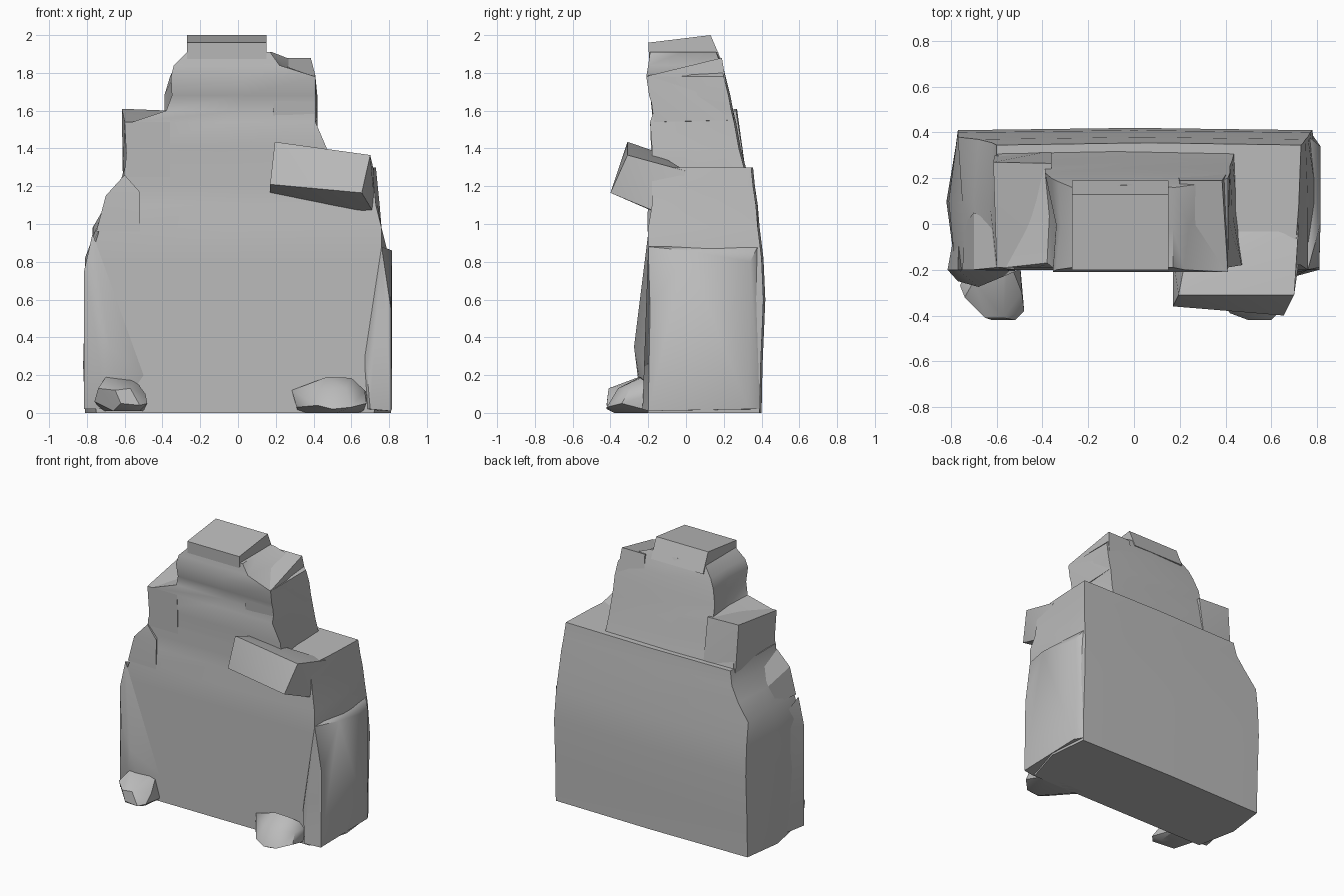
import bpy, bmesh, math

stone = bpy.data.materials.new("grey stone")
stone.diffuse_color = (0.5, 0.5, 0.5, 1)


def finish(name, bm, angle):
    bmesh.ops.recalc_face_normals(bm, faces=bm.faces)
    mesh = bpy.data.meshes.new(name)
    bm.to_mesh(mesh)
    bm.free()
    mesh.materials.append(stone)
    ob = bpy.data.objects.new(name, mesh)
    bpy.context.collection.objects.link(ob)
    bpy.ops.object.select_all(action='DESELECT')
    ob.select_set(True)
    bpy.context.view_layer.objects.active = ob
    bpy.ops.object.shade_smooth_by_angle(angle=math.radians(angle))


def loft(name, rows, angle=40):
    """Stack rings; row = z, left x (front, mid, back), right x (same), front y, back y."""
    bm = bmesh.new()
    rings = []
    for z, lf, lm, lb, rf, rm, rb, yf, yb in rows:
        ym = (yf + yb) / 2
        pts = [(lf, yf), ((lf + rf) / 2, yf), (rf, yf), (rm, ym),
               (rb, yb), ((lb + rb) / 2, yb + 0.01), (lb, yb), (lm, ym)]
        rings.append([bm.verts.new((x, y, z)) for x, y in pts])
    for a, b in zip(rings, rings[1:]):
        for i in range(8):
            j = (i + 1) % 8
            bm.faces.new((a[i], a[j], b[j], b[i]))
    bm.faces.new(rings[0])
    bm.faces.new(rings[-1])
    finish(name, bm, angle)


def chunk(name, points, angle=25):
    """Faceted stone from the hull of a few corner points."""
    bm = bmesh.new()
    for p in points:
        bm.verts.new(p)
    res = bmesh.ops.convex_hull(bm, input=bm.verts)
    loose = [g for g in res["geom_interior"] if isinstance(g, bmesh.types.BMVert)]
    if loose:
        bmesh.ops.delete(bm, geom=loose, context='VERTS')
    bmesh.ops.dissolve_limit(bm, angle_limit=math.radians(2), verts=bm.verts, edges=bm.edges)
    finish(name, bm, angle)


# Broad lower mass
loft("lower_rock", [
    (0.00, -0.75, -0.81, -0.77, 0.72, 0.81, 0.78, -0.20, 0.39),
    (0.25, -0.77, -0.82, -0.77, 0.77, 0.81, 0.78, -0.20, 0.395),
    (0.60, -0.78, -0.81, -0.77, 0.76, 0.81, 0.78, -0.20, 0.41),
    (0.82, -0.78, -0.81, -0.77, 0.76, 0.80, 0.77, -0.20, 0.40),
    (0.98, -0.73, -0.75, -0.77, 0.76, 0.76, 0.76, -0.20, 0.38),
    (1.10, -0.66, -0.70, -0.68, 0.73, 0.74, 0.75, -0.18, 0.37),
    (1.20, -0.61, -0.63, -0.62, 0.72, 0.73, 0.74, -0.18, 0.355),
    (1.30, -0.60, -0.60, -0.60, 0.70, 0.72, 0.73, -0.18, 0.345)])

# Narrowing upper mass
loft("upper_rock", [
    (1.25, -0.60, -0.59, -0.60, 0.48, 0.45, 0.44, -0.18, 0.32),
    (1.40, -0.59, -0.58, -0.59, 0.47, 0.43, 0.43, -0.18, 0.28),
    (1.54, -0.56, -0.54, -0.55, 0.41, 0.41, 0.42, -0.19, 0.255),
    (1.60, -0.38, -0.37, -0.39, 0.41, 0.41, 0.42, -0.17, 0.24),
    (1.68, -0.35, -0.34, -0.39, 0.41, 0.41, 0.42, -0.195, 0.225),
    (1.78, -0.355, -0.34, -0.36, 0.41, 0.41, 0.41, -0.21, 0.20),
    (1.84, -0.34, -0.32, -0.33, 0.22, 0.24, 0.36, -0.20, 0.185),
    (1.91, -0.27, -0.27, -0.27, 0.17, 0.17, 0.18, -0.19, 0.16)])

# Cap stone with a back-rising top
chunk("cap_stone", [(x, y, z) for x in (-0.27, 0.15) for y, z in
                    ((-0.20, 1.96), (0.13, 2.0), (-0.19, 1.78), (0.19, 1.86))])

# Step stones either side of the upper mass
chunk("right_step", [
    (0.20, -0.20, 1.78), (0.41, -0.20, 1.785), (0.20, 0.19, 1.88), (0.385, 0.19, 1.88),
    (0.18, -0.17, 1.50), (0.41, -0.17, 1.54), (0.18, 0.24, 1.55), (0.42, 0.245, 1.55)])
chunk("left_step", [
    (-0.60, -0.19, 1.54), (-0.36, -0.19, 1.54), (-0.615, 0.27, 1.61), (-0.36, 0.265, 1.60),
    (-0.585, -0.18, 1.25), (-0.36, -0.18, 1.25), (-0.61, 0.30, 1.27), (-0.36, 0.32, 1.25)])

# Small shard on the left shoulder
chunk("left_shard", [
    (-0.75, -0.20, 0.96), (-0.52, -0.205, 0.96), (-0.70, -0.20, 1.15), (-0.60, -0.19, 1.26),
    (-0.52, -0.20, 1.17), (-0.70, 0.05, 1.10), (-0.60, 0.0, 1.22), (-0.74, 0.0, 0.97)])

# Tilted slab jutting from the right shoulder
chunk("jutting_slab", [
    (0.195, -0.31, 1.435), (0.70, -0.31, 1.365), (0.17, -0.36, 1.21), (0.655, -0.40, 1.165),
    (0.17, -0.15, 1.16), (0.66, -0.17, 1.065), (0.73, -0.10, 1.04), (0.22, -0.18, 1.39),
    (0.70, -0.17, 1.32), (0.72, 0.0, 1.28), (0.25, 0.0, 1.28)])

# Swollen lower corner on the left front
chunk("left_corner_bulge", [
    (-0.815, -0.20, 0.02), (-0.815, -0.20, 0.75), (-0.77, -0.20, 0.95), (-0.77, -0.25, 0.55),
    (-0.68, -0.275, 0.35), (-0.50, -0.20, 0.20), (-0.62, -0.22, 0.02), (-0.72, -0.25, 0.15),
    (-0.76, 0.1, 0.02), (-0.76, 0.1, 0.80)], 50)

# Right side rounding and its front corner
chunk("right_corner_bulge", [
    (0.81, -0.20, 0.01), (0.81, -0.19, 0.55), (0.815, 0.0, 0.86), (0.815, 0.33, 0.02),
    (0.815, 0.34, 0.80), (0.76, -0.20, 0.88), (0.70, -0.23, 0.02), (0.68, -0.22, 0.25),
    (0.765, 0.38, 0.88), (0.78, 0.39, 0.02), (0.6, 0.0, 0.02), (0.6, 0.0, 0.85)], 50)

# Rubble stones at the foot
chunk("left_foot_stone", [
    (-0.76, -0.27, 0.06), (-0.74, -0.32, 0.13), (-0.70, -0.25, 0.19), (-0.57, -0.24, 0.17),
    (-0.49, -0.30, 0.10), (-0.48, -0.38, 0.05), (-0.52, -0.42, 0.04), (-0.62, -0.42, 0.05),
    (-0.65, -0.41, 0.12), (-0.57, -0.41, 0.13), (-0.66, -0.36, 0.01), (-0.52, -0.33, 0.01),
    (-0.72, -0.15, 0.01), (-0.50, -0.15, 0.01), (-0.55, -0.15, 0.18)], 35)
chunk("right_foot_stone", [
    (0.285, -0.20, 0.12), (0.31, -0.24, 0.03), (0.42, -0.39, 0.04), (0.50, -0.42, 0.02),
    (0.60, -0.42, 0.03), (0.68, -0.34, 0.05), (0.67, -0.30, 0.12), (0.57, -0.36, 0.13),
    (0.45, -0.35, 0.13), (0.47, -0.24, 0.19), (0.60, -0.24, 0.185), (0.68, -0.15, 0.11),
    (0.32, -0.15, 0.0), (0.66, -0.15, 0.0), (0.52, -0.38, 0.0)], 45)
